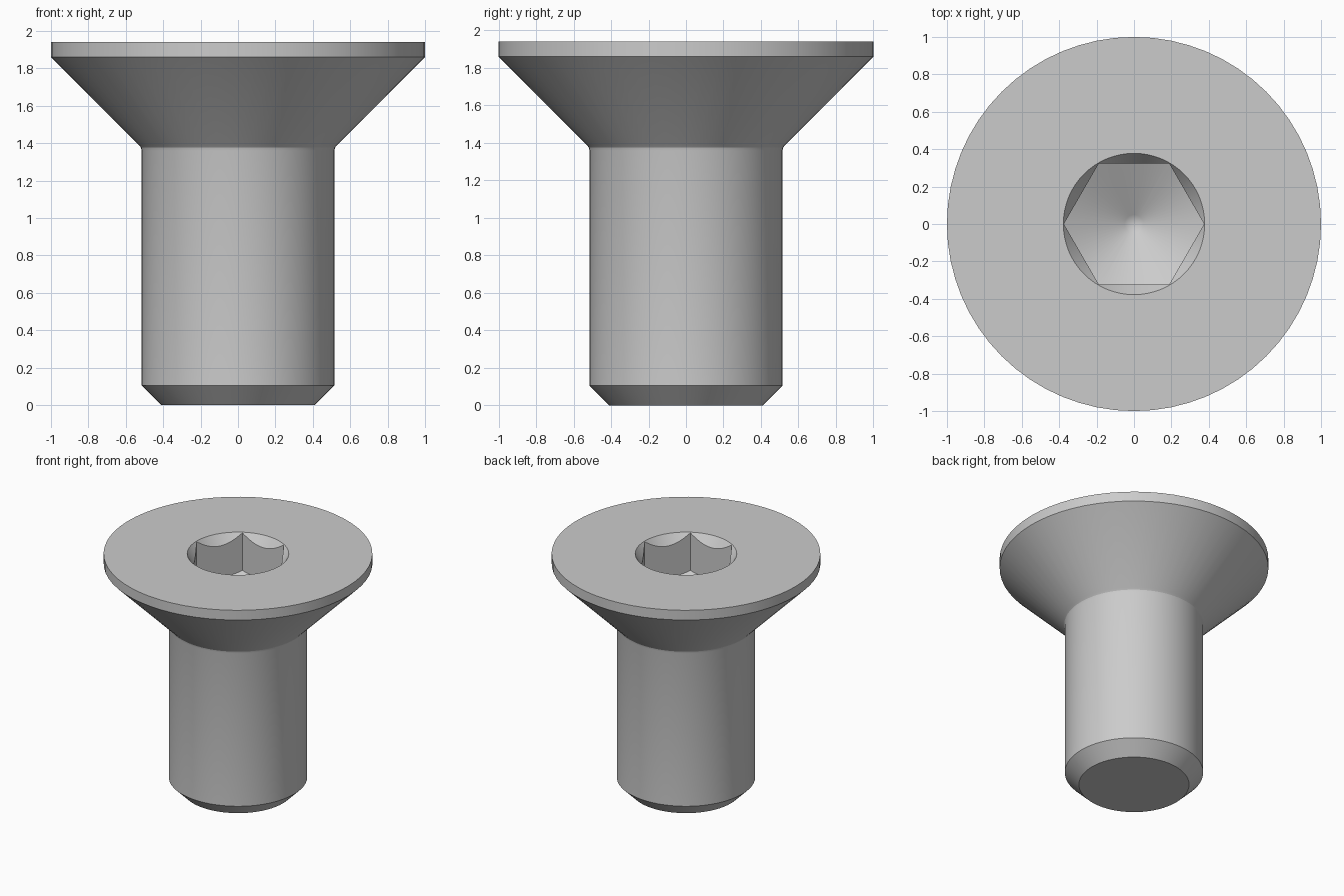
import bpy, bmesh, math

SEGMENTS = 64
TOP = 1.94

cube = bpy.data.objects.get("Cube")
if cube:
    bpy.data.objects.remove(cube, do_unlink=True)

steel = bpy.data.materials.new("grey steel")
steel.use_nodes = True
steel.diffuse_color = (0.6, 0.6, 0.6, 1)
steel.node_tree.nodes["Principled BSDF"].inputs["Base Color"].default_value = (0.6, 0.6, 0.6, 1)


def lathe(name, profile, segments=SEGMENTS):
    """Closed solid of revolution from (radius, z) points, bottom to top."""
    bm = bmesh.new()
    rings = []
    for r, z in profile:
        if r == 0:
            rings.append([bm.verts.new((0, 0, z))] * segments)
            continue
        angles = [math.tau * i / segments for i in range(segments)]
        rings.append([bm.verts.new((r * math.cos(a), r * math.sin(a), z)) for a in angles])
    for low, high in zip(rings, rings[1:]):
        for i in range(segments):
            j = (i + 1) % segments
            corners = [low[i], low[j], high[j], high[i]]
            bm.faces.new(list(dict.fromkeys(corners)))
    if profile[0][0] > 0:
        bm.faces.new(rings[0][::-1])
    bm.faces.new(rings[-1])
    bmesh.ops.recalc_face_normals(bm, faces=bm.faces)
    mesh = bpy.data.meshes.new(name)
    bm.to_mesh(mesh)
    bm.free()
    mesh.materials.append(steel)
    obj = bpy.data.objects.new(name, mesh)
    bpy.context.collection.objects.link(obj)
    return obj


def combine(target, cutter, operation):
    """Apply a boolean and remove the cutter."""
    cutter.hide_render = True
    mod = target.modifiers.new("cut", 'BOOLEAN')
    mod.operation = operation
    mod.solver = 'EXACT'
    mod.object = cutter
    bpy.ops.object.select_all(action='DESELECT')
    bpy.context.view_layer.objects.active = target
    target.select_set(True)
    bpy.ops.object.modifier_apply(modifier=mod.name)
    bpy.data.objects.remove(cutter, do_unlink=True)


# Shank with chamfered tip, small fillet, countersunk head and rim
screw = lathe("countersunk_screw", [
    (0.41, 0), (0.515, 0.105), (0.515, 1.36), (0.519, 1.376),
    (0.53, 1.39), (1, 1.86), (1, TOP)])

# Hexagonal socket with a drilled cone floor
socket = lathe("hex_socket", [(0.375, 1.3), (0.375, 2.2)], 6)
drill = lathe("drill_floor", [(0, 1.43), (0.05, 1.457), (0.4, 1.64), (0.4, 2.3)])
combine(socket, drill, 'INTERSECT')
combine(screw, socket, 'DIFFERENCE')

# Conical chamfer around the socket mouth
slope = 0.7
chamfer = lathe("mouth_chamfer", [
    (0.378 - slope * 0.15, TOP - 0.15), (0.378 + slope * 0.1, TOP + 0.1)])
combine(screw, chamfer, 'DIFFERENCE')

bpy.ops.object.shade_smooth_by_angle(angle=math.radians(22))
